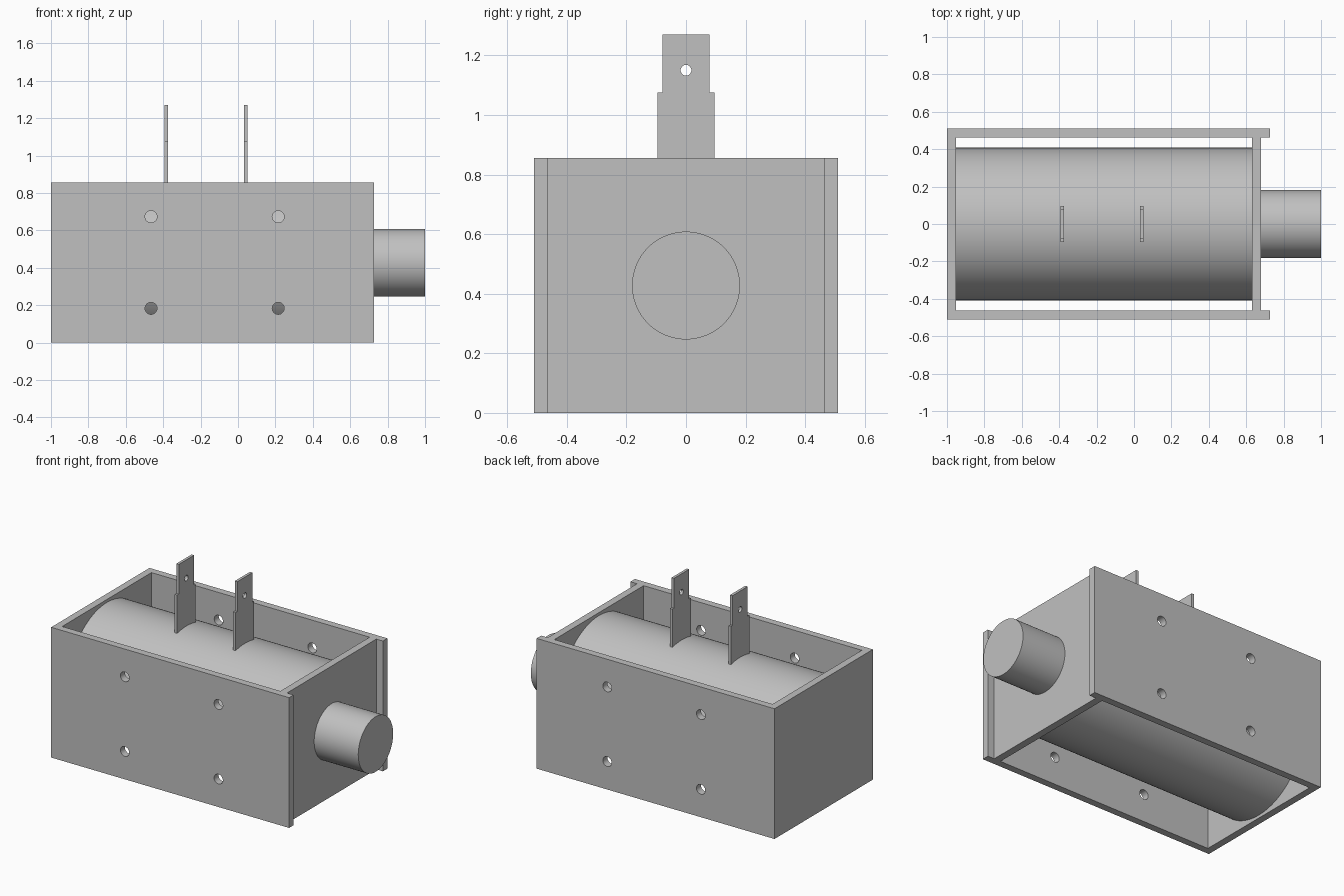
import bpy, math
from mathutils import Vector, Matrix

cube = bpy.data.objects.get("Cube")
if cube:
    bpy.data.objects.remove(cube, do_unlink=True)

steel = bpy.data.materials.new("grey_steel")
steel.use_nodes = True
GREY = (0.53, 0.53, 0.53, 1)
steel.diffuse_color = GREY
steel.node_tree.nodes["Principled BSDF"].inputs["Base Color"].default_value = GREY

MID = 0.4275           # height of the coil axis
TOP = 2 * MID          # frame height
HALF, WALL = 0.51, 0.047
END = 0.728            # open end of the side walls


def prism(name, profile, place, depth):
    """Extrude a closed 2D profile; place maps (u, v, depth) to a point."""
    n = len(profile)
    verts = [place(u, v, d) for d in depth for u, v in profile]
    faces = [tuple(reversed(range(n))), tuple(range(n, 2 * n))]
    faces += [(i, (i + 1) % n, n + (i + 1) % n, n + i) for i in range(n)]
    mesh = bpy.data.meshes.new(name)
    mesh.from_pydata(verts, [], faces)
    mesh.materials.append(steel)
    obj = bpy.data.objects.new(name, mesh)
    bpy.context.collection.objects.link(obj)
    return obj


def rod(name, radius, start, end, sides=96):
    """Smooth round bar between two points."""
    start, end = Vector(start), Vector(end)
    axis = end - start
    bpy.ops.mesh.primitive_cylinder_add(vertices=sides, radius=radius, depth=axis.length)
    obj = bpy.context.object
    obj.name = name
    turn = axis.to_track_quat("Z", "Y").to_matrix().to_4x4()
    obj.data.transform(Matrix.Translation((start + end) / 2) @ turn)
    obj.data.materials.append(steel)
    bpy.ops.object.shade_smooth_by_angle(angle=math.radians(30))
    return obj


def drill(obj, radius, start, end):
    """Cut a round hole through a part and discard the cutter."""
    cutter = rod("drill_cutter", radius, start, end, 32)
    cutter.hide_render = True
    mod = obj.modifiers.new("hole", "BOOLEAN")
    mod.object, mod.operation, mod.solver = cutter, "DIFFERENCE", "EXACT"
    bpy.ops.object.select_all(action="DESELECT")
    bpy.context.view_layer.objects.active = obj
    obj.select_set(True)
    bpy.ops.object.modifier_apply(modifier=mod.name)
    bpy.data.objects.remove(cutter, do_unlink=True)


# U-shaped frame: closed back end and two long side walls
inner = HALF - WALL
u_shape = [(-1, -HALF), (END, -HALF), (END, -inner), (WALL - 1, -inner),
           (WALL - 1, inner), (END, inner), (END, HALF), (-1, HALF)]
frame = prism("frame", u_shape, lambda u, v, d: (u, v, d), (0, TOP))

# Mounting holes through both side walls
for x in (-0.465, 0.215):
    for z in (0.183, 0.673):
        drill(frame, 0.032, (x, -0.7, z), (x, 0.7, z))

# End plate set back between the side walls
plate = [(0.632, -inner), (0.68, -inner), (0.68, inner), (0.632, inner)]
prism("end_plate", plate, lambda u, v, d: (u, v, d), (0, TOP))

# Coil body and plunger
rod("coil_body", 0.408, (WALL - 1, 0, MID), (0.632, 0, MID), 128)
rod("plunger", 0.181, (0.68, 0, MID), (1, 0, MID))

# Stepped blade terminals with an eyelet
half_blade = [(0.096, 0.8), (0.096, 1.075), (0.079, 1.075), (0.079, 1.27)]
blade = half_blade + [(-y, z) for y, z in reversed(half_blade)]
for side, x in (("right", -0.384), ("left", 0.041)):
    terminal = prism(side + "_terminal", blade, lambda u, v, d: (d, u, v), (x - 0.009, x + 0.009))
    drill(terminal, 0.018, (x - 0.1, 0, 1.15), (x + 0.1, 0, 1.15))

# Flat shading with smooth hole walls, consistent normals
for obj in bpy.context.scene.objects:
    if obj.type == "MESH":
        bpy.ops.object.select_all(action="DESELECT")
        bpy.context.view_layer.objects.active = obj
        obj.select_set(True)
        bpy.ops.object.shade_smooth_by_angle(angle=math.radians(30))
